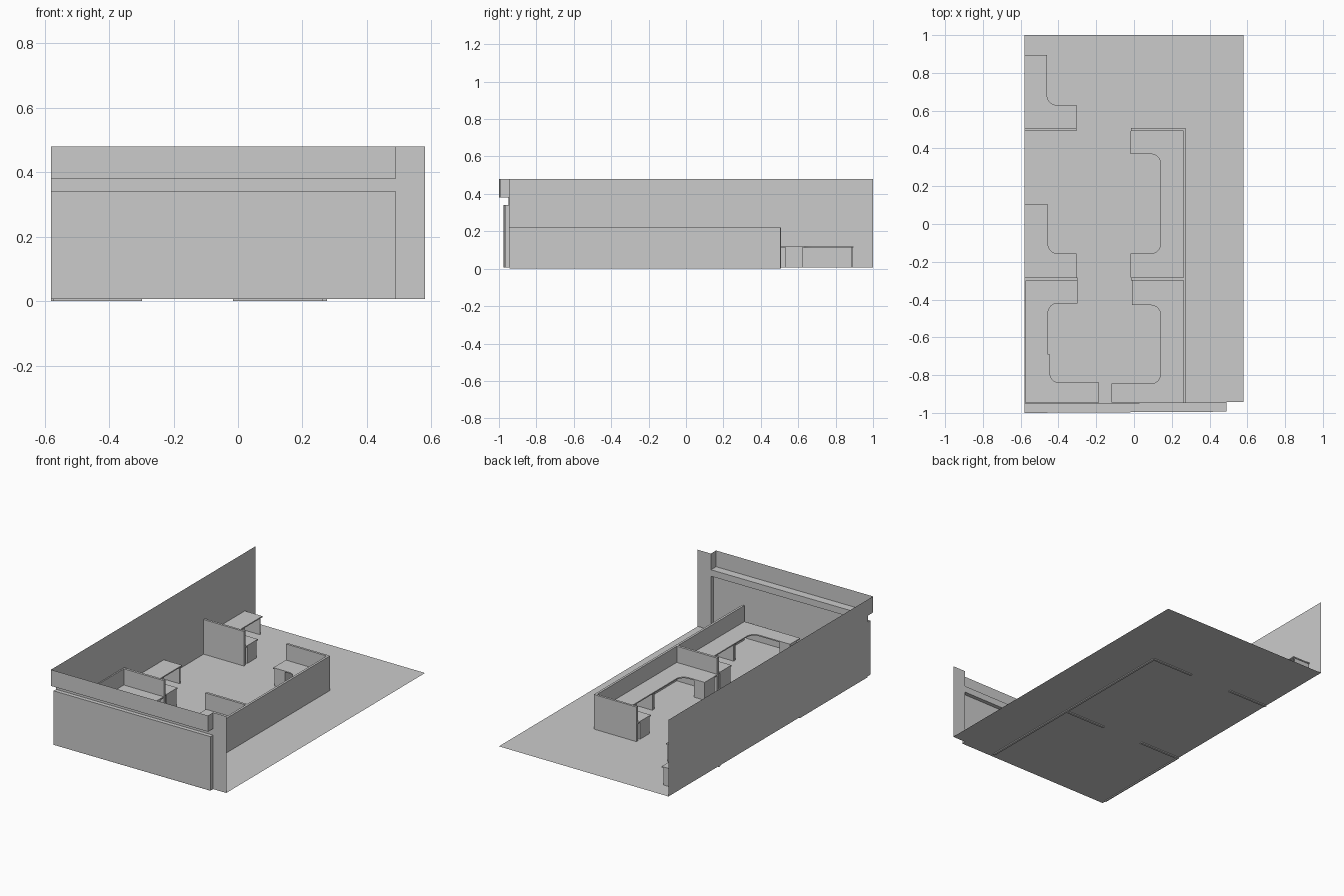
import bpy, bmesh, math

if "Cube" in bpy.data.objects:
    bpy.data.objects.remove(bpy.data.objects["Cube"])

FLOOR, TOP, DESK = 0.006, 0.48, 0.12


def make(name, verts, faces):
    mesh = bpy.data.meshes.new(name)
    mesh.from_pydata(verts, [], faces)
    obj = bpy.data.objects.new(name, mesh)
    bpy.context.collection.objects.link(obj)
    return obj


def prism(name, outline, z0, z1):
    """Closed solid from a flat outline."""
    n = len(outline)
    verts = [(x, y, z) for z in (z0, z1) for x, y in outline]
    faces = [tuple(range(n)), tuple(range(n, 2 * n))]
    faces += [(i, (i + 1) % n, (i + 1) % n + n, i + n) for i in range(n)]
    obj = make(name, verts, faces)
    bm = bmesh.new()
    bm.from_mesh(obj.data)
    bmesh.ops.recalc_face_normals(bm, faces=bm.faces)
    bm.to_mesh(obj.data)
    bm.free()
    return obj


def box(name, x0, x1, y0, y1, z0, z1):
    return prism(name, [(x0, y0), (x1, y0), (x1, y1), (x0, y1)], z0, z1)


# floor and left wall are single sheets
make("floor", [(-.58, -.975, FLOOR), (.49, -.97, FLOOR), (.49, -.943, FLOOR),
               (.58, -.943, FLOOR), (.58, 1, FLOOR), (-.58, 1, FLOOR)], [(0, 1, 2, 3, 4, 5)])
make("left_wall", [(-.58, -.95, FLOOR), (-.58, 1, FLOOR), (-.58, 1, TOP), (-.58, -.95, TOP)],
     [(0, 1, 2, 3)])


# front wall: one sheet with two recesses pushed outwards, very slightly skewed
def front_wall():
    profile = [(-.975, FLOOR), (-.975, .34), (-.95, .34), (-.95, .38), (-1, .38), (-1, TOP)]
    inner = [(-.95, FLOOR), (-.95, TOP)]
    pts = profile + inner
    verts = [(x, y + .007 * (x + .58) / 1.16, z) for x in (-.58, .49) for y, z in pts]
    faces = [(i, i + 8, i + 9, i + 1) for i in range(5)]
    for o in (0, 8):
        faces += [(o, o + 1, o + 2, o + 6), (o + 3, o + 4, o + 5, o + 7)]
    verts += [(.58, -.943, FLOOR), (.58, -.943, TOP)]
    faces.append((14, 16, 17, 15, 11, 10))
    make("front_wall", verts, faces)


front_wall()

# cubicle partitions
partitions = [
    (.262, .276, -.945, .505), (-.015, .262, .493, .507), (-.015, .262, -.299, -.284),
    (-.58, -.305, .493, .507), (-.58, -.298, -.299, -.284), (-.58, -.572, -.945, -.299)]
for i, p in enumerate(partitions):
    box(f"partition_{i + 1}", *p, 0, .22)


def desk(i, cx, cy, sx, sy, arm, run, dx, dy):
    """L-shaped desk: corner, directions, leg lengths, leg depths."""
    r = .05
    arc = [(dx + r - r * math.sin(a), dy + r - r * math.cos(a))
           for a in (math.pi / 2 * k / 8 for k in range(9))]
    outline = [(0, 0), (arm, 0), (arm, dy)] + arc + [(dx, run), (0, run)]
    prism(f"desk_top_{i}", [(cx + sx * x, cy + sy * y) for x, y in outline], DESK - .007, DESK)

    def part(name, x0, x1, y0, y1):
        xs = sorted((cx + sx * x0, cx + sx * x1))
        ys = sorted((cy + sy * y0, cy + sy * y1))
        box(f"{name}_{i}", *xs, *ys, FLOOR, DESK - .007)

    part("drawer_pedestal", arm - .075, arm - .004, .025, dy - .006)
    part("end_panel", .005, dx - .01, run - .01, run - .004)


desks = [
    (-.58, .507, 1, 1, .275, .388, .12, .123),
    (-.58, -.284, 1, 1, .275, .388, .125, .128),
    (-.572, -.299, 1, -1, .272, .391, .117, .121),
    (-.572, -.945, 1, 1, .387, .255, .127, .105),
    (.262, -.299, -1, -1, .272, .391, .122, .131),
    (.262, -.945, -1, 1, .382, .255, .122, .10),
    (.262, .493, -1, -1, .28, .388, .122, .123),
    (.262, -.284, -1, 1, .28, .389, .122, .128)]
for i, d in enumerate(desks):
    desk(i + 1, *d)
